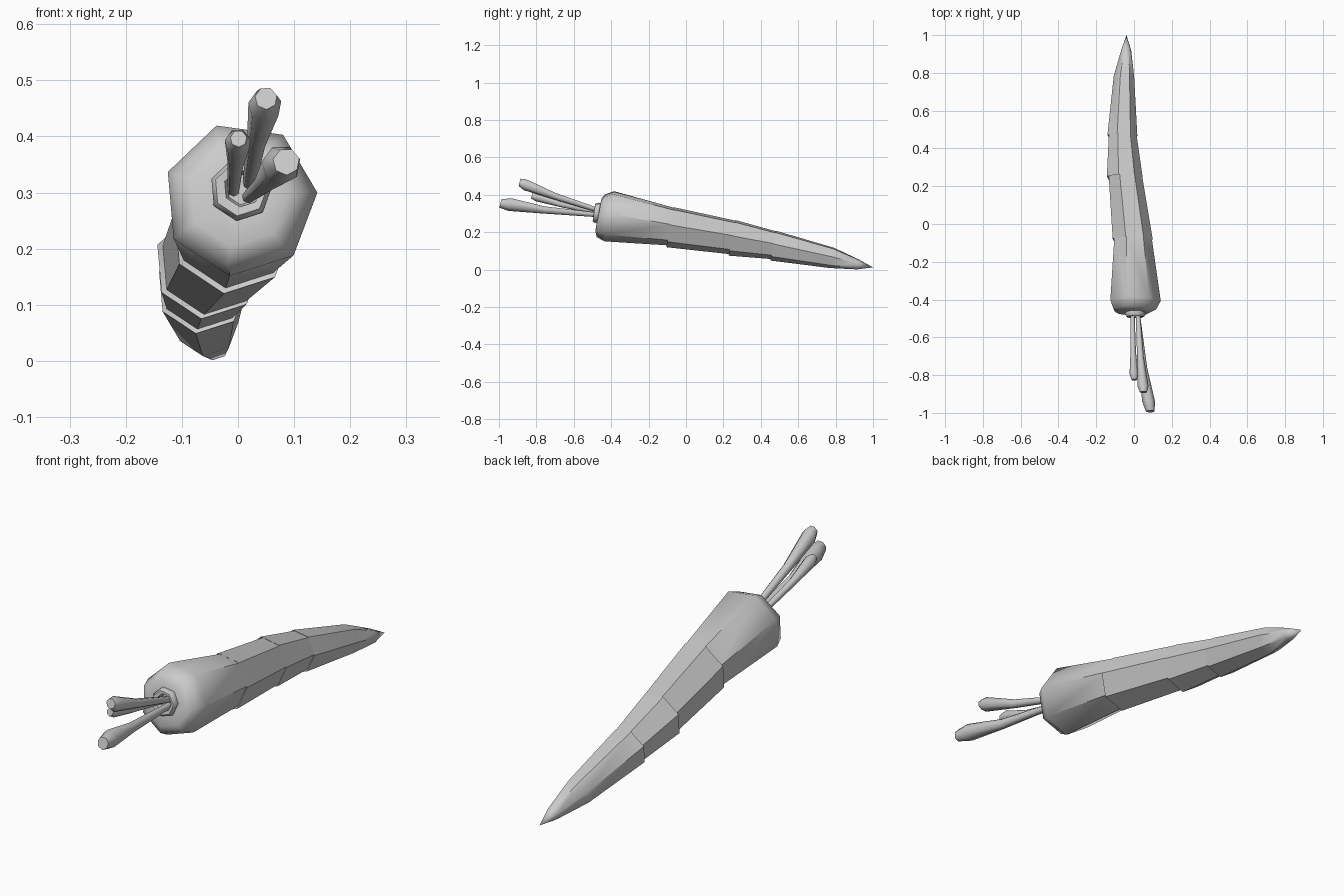
import bpy, bmesh, math


def loft(name, rings, sides, start, tilt, angle):
    """Skin rings given as (x, y, z, radius); a zero radius makes a point."""
    bm = bmesh.new()
    loops = []
    for x, y, z, r in rings:
        if r == 0:
            loops.append([bm.verts.new((x, y, z))] * sides)
            continue
        loop = []
        for i in range(sides):
            a = math.radians(start + 360 * i / sides)
            s = r * math.sin(a)
            loop.append(bm.verts.new((x + r * math.cos(a), y + tilt * s, z + s)))
        loops.append(loop)
    for a, b in zip(loops, loops[1:]):
        for i in range(sides):
            j = (i + 1) % sides
            bm.faces.new(dict.fromkeys((a[i], a[j], b[j], b[i])))
    for loop in (loops[0], loops[-1]):
        if loop[0] is not loop[1]:
            bm.faces.new(loop)
    bmesh.ops.recalc_face_normals(bm, faces=bm.faces)
    mesh = bpy.data.meshes.new(name)
    bm.to_mesh(mesh)
    bm.free()
    ob = bpy.data.objects.new(name, mesh)
    bpy.context.collection.objects.link(ob)
    bpy.ops.object.select_all(action='DESELECT')
    ob.select_set(True)
    bpy.context.view_layer.objects.active = ob
    bpy.ops.object.shade_smooth_by_angle(angle=math.radians(angle))
    return ob


# Root: rounded shoulder, then stepped segments tapering to the tip
loft("carrot_root", [
    (0.003, -0.468, 0.300, 0.050), (0.000, -0.468, 0.293, 0.090),
    (0.000, -0.455, 0.290, 0.117), (0.004, -0.410, 0.288, 0.138),
    (-0.008, -0.080, 0.232, 0.103), (-0.010, -0.085, 0.229, 0.110),
    (-0.048, 0.250, 0.174, 0.092), (-0.052, 0.246, 0.172, 0.098),
    (-0.062, 0.470, 0.132, 0.076), (-0.064, 0.466, 0.130, 0.082),
    (-0.055, 0.780, 0.064, 0.056), (-0.042, 0.920, 0.028, 0.027),
    (-0.040, 1.000, 0.012, 0)], 7, 5, 0.19, 50)

# Crown: small collar with a dished centre
loft("crown_collar", [
    (0.005, -0.450, 0.303, 0.048), (0.005, -0.478, 0.305, 0.056),
    (0.005, -0.492, 0.306, 0.048), (0.008, -0.490, 0.308, 0.034),
    (0.008, -0.472, 0.306, 0.028)], 7, 5, 0.15, 60)

# Stems: thin at the crown, swelling to a blunt club end
stems = {
    "stem_tall": [(0.020, -0.46, 0.315, 0.012), (0.034, -0.70, 0.393, 0.018),
                  (0.048, -0.86, 0.455, 0.030), (0.050, -0.89, 0.468, 0.020)],
    "stem_short": [(-0.008, -0.46, 0.302, 0.011), (-0.004, -0.68, 0.352, 0.015),
                   (0.000, -0.795, 0.389, 0.024), (0.001, -0.825, 0.396, 0.015)],
    "stem_long": [(0.018, -0.46, 0.292, 0.012), (0.050, -0.76, 0.320, 0.020),
                  (0.077, -0.94, 0.349, 0.035), (0.086, -0.992, 0.355, 0.024)],
}
for name, path in stems.items():
    loft(name, path, 7, 15, 0.25, 60)
